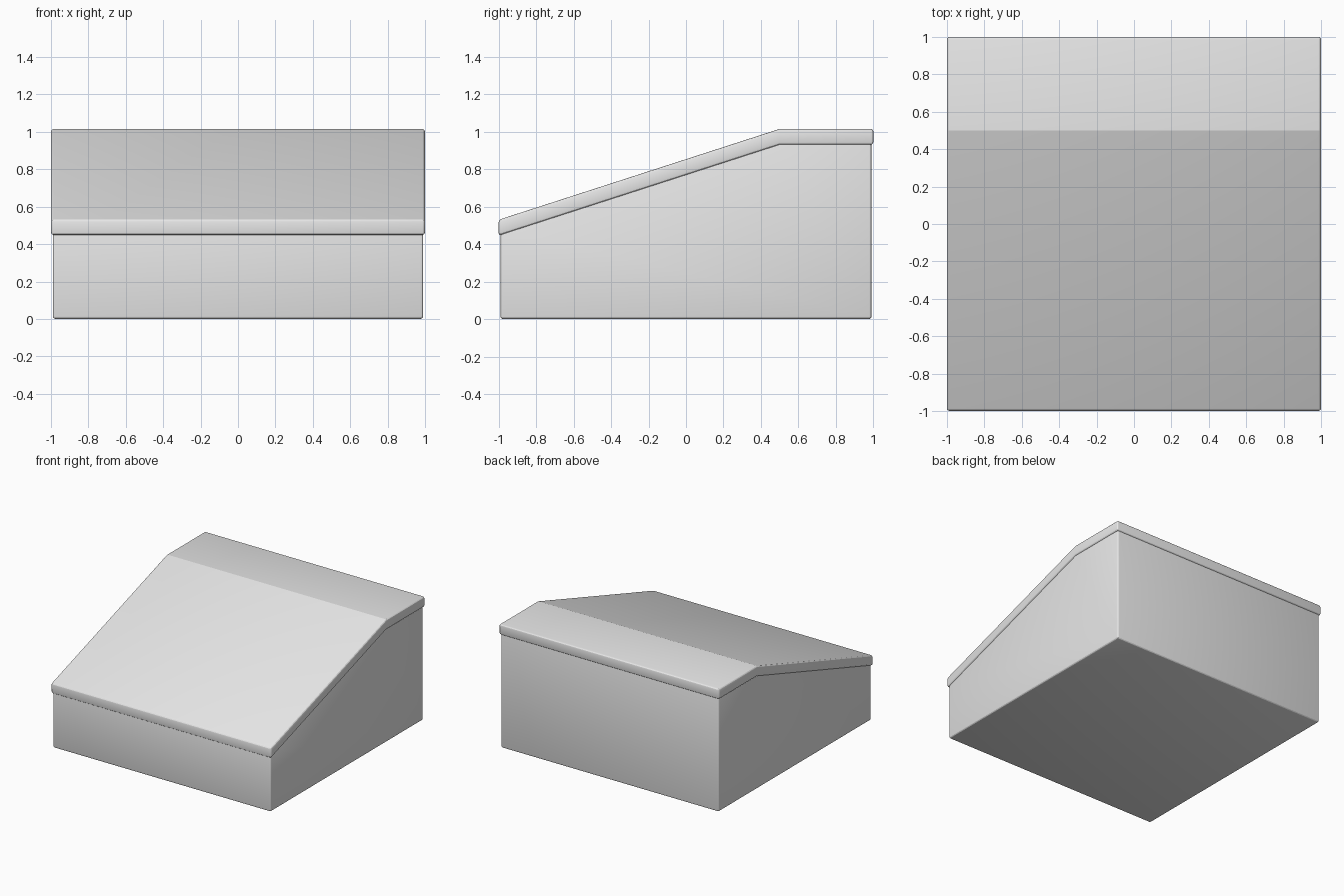
import bpy
import math

cube = bpy.data.objects.get("Cube")
if cube:
    bpy.data.objects.remove(cube, do_unlink=True)

grey = bpy.data.materials.new("light_grey")
grey.use_nodes = True
grey.diffuse_color = (0.8, 0.8, 0.8, 1)
grey.node_tree.nodes["Principled BSDF"].inputs["Base Color"].default_value = (0.8, 0.8, 0.8, 1)


def extruded(name, profile, half_width, bevel):
    """Side profile of (y, z) points, extruded along x with rounded edges."""
    n = len(profile)
    verts = [(x, y, z) for x in (-half_width, half_width) for y, z in profile]
    faces = [tuple(reversed(range(n))), tuple(range(n, 2 * n))]
    faces += [(i, (i + 1) % n, (i + 1) % n + n, i + n) for i in range(n)]
    mesh = bpy.data.meshes.new(name)
    mesh.from_pydata(verts, [], faces)
    mesh.materials.append(grey)
    obj = bpy.data.objects.new(name, mesh)
    bpy.context.collection.objects.link(obj)
    # The shallow crease across the top stays sharp
    mod = obj.modifiers.new("rounded_edges", 'BEVEL')
    mod.width = bevel
    mod.segments = 3
    mod.limit_method = 'ANGLE'
    mod.angle_limit = math.radians(30)
    bpy.ops.object.select_all(action='DESELECT')
    obj.select_set(True)
    bpy.context.view_layer.objects.active = obj
    bpy.ops.object.modifier_apply(modifier=mod.name)
    bpy.ops.object.shade_smooth_by_angle(angle=math.radians(17))
    return obj


# Box with a sloping top, reaching up inside the lid
extruded("body", [(-0.99, 0), (0.99, 0), (0.99, 0.97), (0.5, 0.97), (-0.99, 0.488)], 0.99, 0.015)

# Lid that follows the slope and overhangs slightly
extruded("lid", [(-1, 0.445), (0.5, 0.93), (1, 0.93), (1, 1.015), (0.5, 1.015), (-1, 0.53)], 1.0, 0.015)
